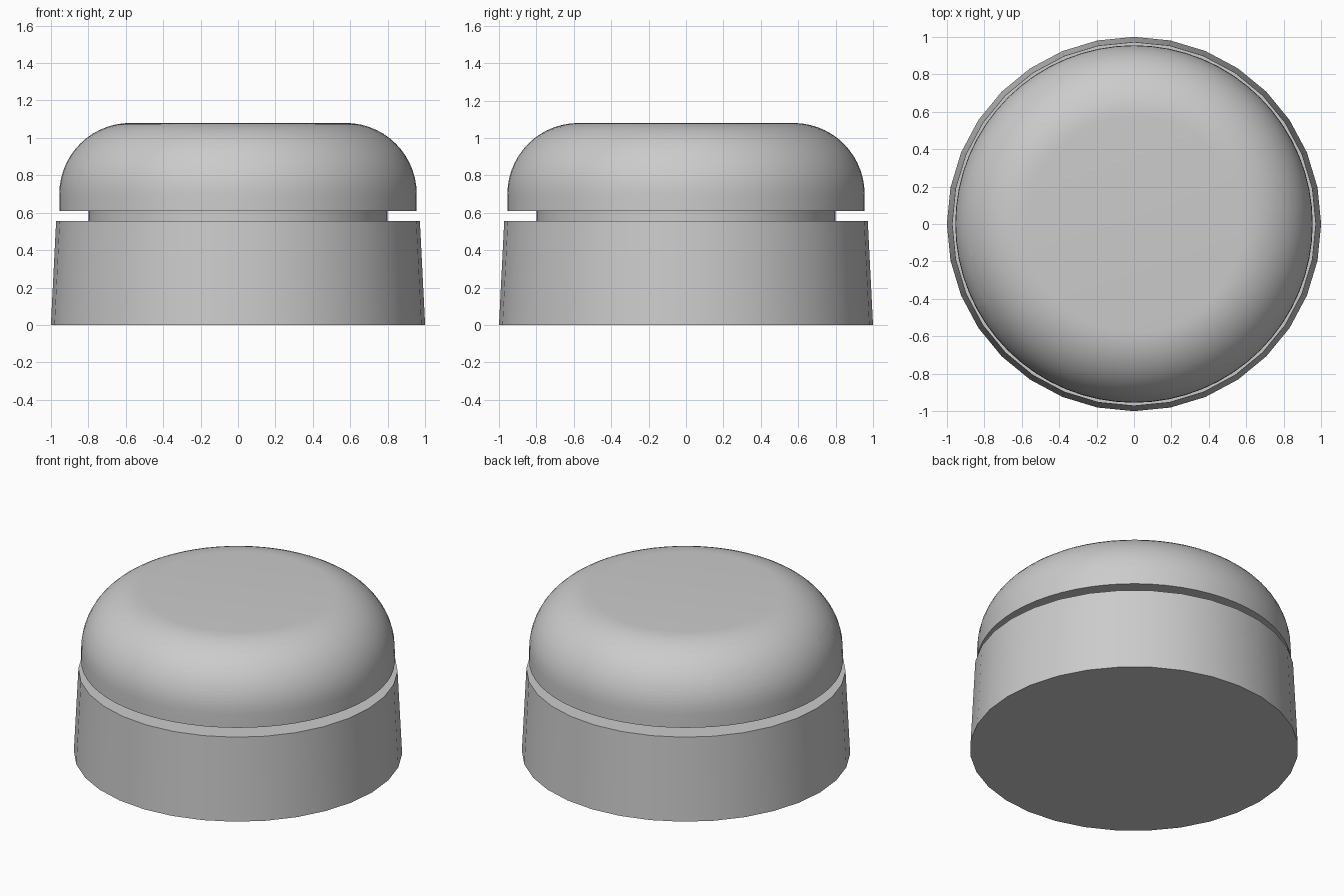
import bpy, bmesh
from math import sin, cos, pi, radians
from mathutils import Matrix

cube = bpy.data.objects.get("Cube")
if cube:
    bpy.data.objects.remove(cube, do_unlink=True)

grey = bpy.data.materials.new("plain grey")
grey.use_nodes = True
grey.diffuse_color = (0.6, 0.6, 0.6, 1)
grey.node_tree.nodes["Principled BSDF"].inputs["Base Color"].default_value = (0.6, 0.6, 0.6, 1)


def add_object(name, bm):
    bmesh.ops.recalc_face_normals(bm, faces=bm.faces)
    mesh = bpy.data.meshes.new(name)
    bm.to_mesh(mesh)
    bm.free()
    mesh.materials.append(grey)
    obj = bpy.data.objects.new(name, mesh)
    bpy.context.collection.objects.link(obj)
    return obj


def select(obj):
    bpy.ops.object.select_all(action='DESELECT')
    obj.select_set(True)
    bpy.context.view_layer.objects.active = obj


def lathe(name, profile, sides):
    """Solid of revolution from (radius, height) points, capped at both ends."""
    bm = bmesh.new()
    rings = [[bm.verts.new((r * cos(2 * pi * i / sides), r * sin(2 * pi * i / sides), z))
              for i in range(sides)] for r, z in profile]
    for low, high in zip(rings, rings[1:]):
        for i in range(sides):
            j = (i + 1) % sides
            bm.faces.new((low[i], low[j], high[j], high[i]))
    bm.faces.new(rings[0][::-1])
    bm.faces.new(rings[-1])
    return add_object(name, bm)


def slot_cutter(angle, width=0.33, height=0.165, z=0.848, inner=0.5, outer=1.1):
    """Round-ended bar pointing outwards at the given angle."""
    bm = bmesh.new()
    radius, steps = height / 2, 12
    outline = []
    for side in (1, -1):
        for k in range(steps + 1):
            a = pi * k / steps - pi / 2
            outline.append((inner, side * (width / 2 - radius + radius * cos(a)),
                            z + side * radius * sin(a)))
    face = bm.faces.new([bm.verts.new(p) for p in outline])
    pushed = bmesh.ops.extrude_face_region(bm, geom=[face])["geom"]
    bmesh.ops.translate(bm, vec=(outer - inner, 0, 0),
                        verts=[v for v in pushed if isinstance(v, bmesh.types.BMVert)])
    bm.transform(Matrix.Rotation(radians(angle), 4, 'Z'))
    cutter = add_object("slot_cutter", bm)
    cutter.hide_render = True
    return cutter


# Tapered base and the recessed neck above it
base = lathe("base", [(1.0, 0), (0.972, 0.555)], 32)
neck = lathe("neck", [(0.8, 0.55), (0.8, 0.615)], 64)

# Dome cap: straight skirt, rounded shoulder, flat top
shoulder = [(0.575 + 0.38 * cos(pi / 2 * k / 14), 0.70 + 0.38 * sin(pi / 2 * k / 14))
            for k in range(15)]
cap = lathe("dome_cap", [(0.955, 0.61)] + shoulder, 64)

# Two rounded slots cut into the right side of the cap
for angle in (144, 198):
    cutter = slot_cutter(angle)
    select(cap)
    cut = cap.modifiers.new("slot", 'BOOLEAN')
    cut.operation = 'DIFFERENCE'
    cut.solver = 'EXACT'
    cut.object = cutter
    bpy.ops.object.modifier_apply(modifier=cut.name)
    bpy.data.objects.remove(cutter, do_unlink=True)

for part in (base, neck, cap):
    select(part)
    bpy.ops.object.shade_smooth_by_angle(angle=radians(30))
